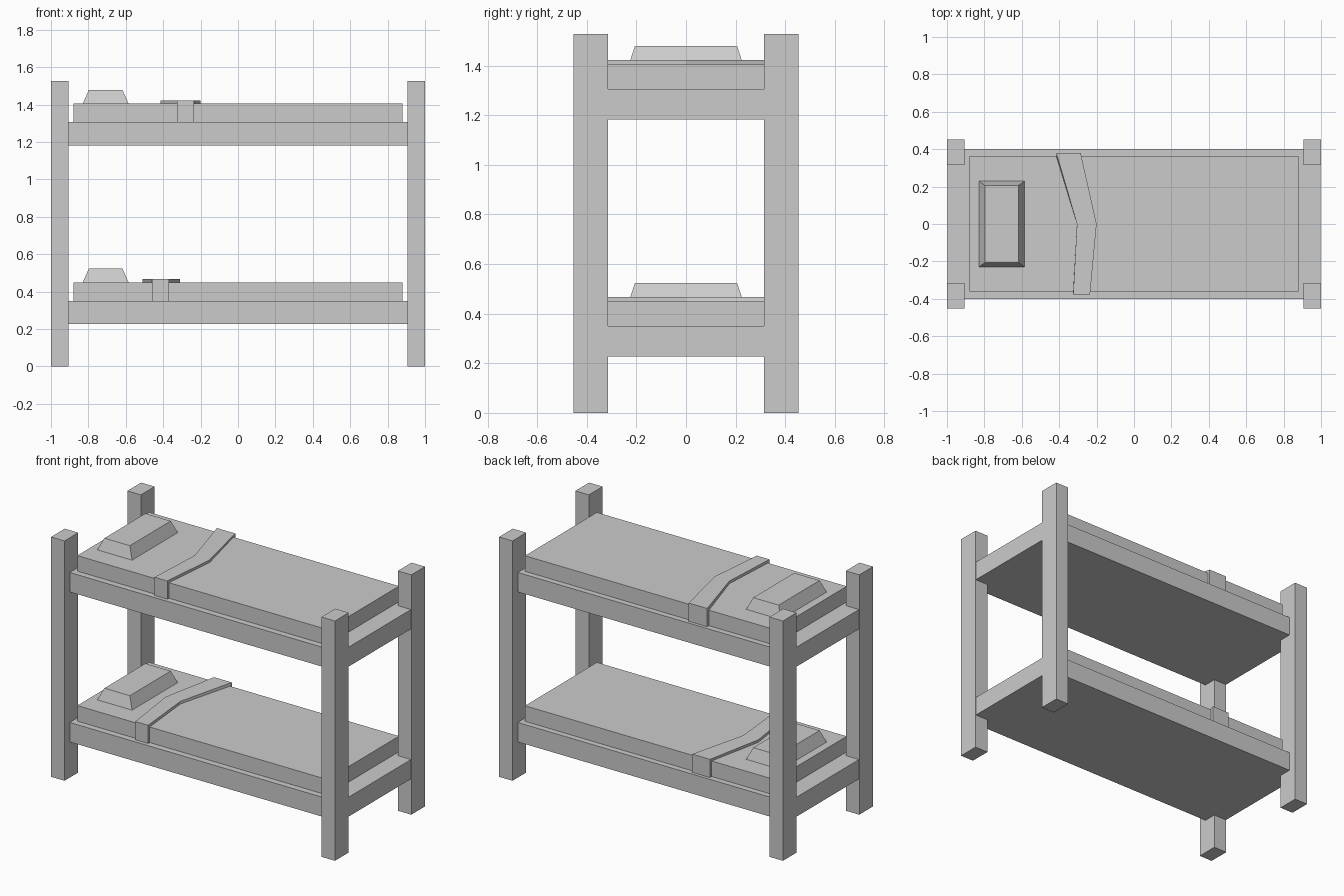
import bpy, bmesh

if "Cube" in bpy.data.objects:
    bpy.data.objects.remove(bpy.data.objects["Cube"])


def mesh_object(name, bm):
    bmesh.ops.recalc_face_normals(bm, faces=bm.faces[:])
    me = bpy.data.meshes.new(name)
    bm.to_mesh(me)
    bm.free()
    ob = bpy.data.objects.new(name, me)
    bpy.context.collection.objects.link(ob)
    return ob


def loft(name, rings):
    """Closed solid through a list of four-point rings."""
    bm = bmesh.new()
    vs = [[bm.verts.new(p) for p in r] for r in rings]
    for a, b in zip(vs, vs[1:]):
        for i in range(4):
            j = (i + 1) % 4
            bm.faces.new((a[i], a[j], b[j], b[i]))
    bm.faces.new(vs[0])
    bm.faces.new(vs[-1])
    return mesh_object(name, bm)


def rect(x0, x1, y0, y1, z):
    return [(x0, y0, z), (x1, y0, z), (x1, y1, z), (x0, y1, z)]


def box(name, x0, x1, y0, y1, z0, z1):
    return loft(name, [rect(x0, x1, y0, y1, z0), rect(x0, x1, y0, y1, z1)])


def blanket_band(name, z_base, z_bed, z_top, front, middle, back):
    """Bent band draped over the mattress and down both of its sides."""
    path = [(-0.376, z_base, -0.36, z_base, front),
            (-0.376, z_top, -0.36, z_bed, front),
            (0, z_top, 0, z_bed, middle),
            (0.38, z_top, 0.36, z_bed, back),
            (0.38, z_base, 0.36, z_base, back)]
    return loft(name, [[(x0, yo, zo), (x1, yo, zo), (x1, yi, zi), (x0, yi, zi)]
                       for yo, zo, yi, zi, (x0, x1) in path])


# Corner posts, mirrored to all four corners
post = box("corner_posts", 0.905, 1.0, 0.315, 0.453, 0, 1.527)
mirror = post.modifiers.new("mirror", 'MIRROR')
mirror.use_axis = (True, True, False)

# Two bunks: frame, mattress, pillow, blanket band
bunks = [("lower", 0.227, ((-0.46, -0.37), (-0.51, -0.405), (-0.435, -0.31))),
         ("upper", 1.182, ((-0.325, -0.235), (-0.305, -0.20), (-0.415, -0.285)))]
for level, z, band in bunks:
    deck = z + 0.124
    bed = deck + 0.099
    box(level + "_bed_frame", -0.998, 0.998, -0.4, 0.4, z, deck)
    box(level + "_mattress", -0.88, 0.88, -0.36, 0.363, deck, bed)
    loft(level + "_pillow", [rect(-0.83, -0.585, -0.23, 0.23, bed),
                             rect(-0.797, -0.618, -0.206, 0.206, bed + 0.074)])
    blanket_band(level + "_blanket_band", deck, bed, bed + 0.017, *band)
